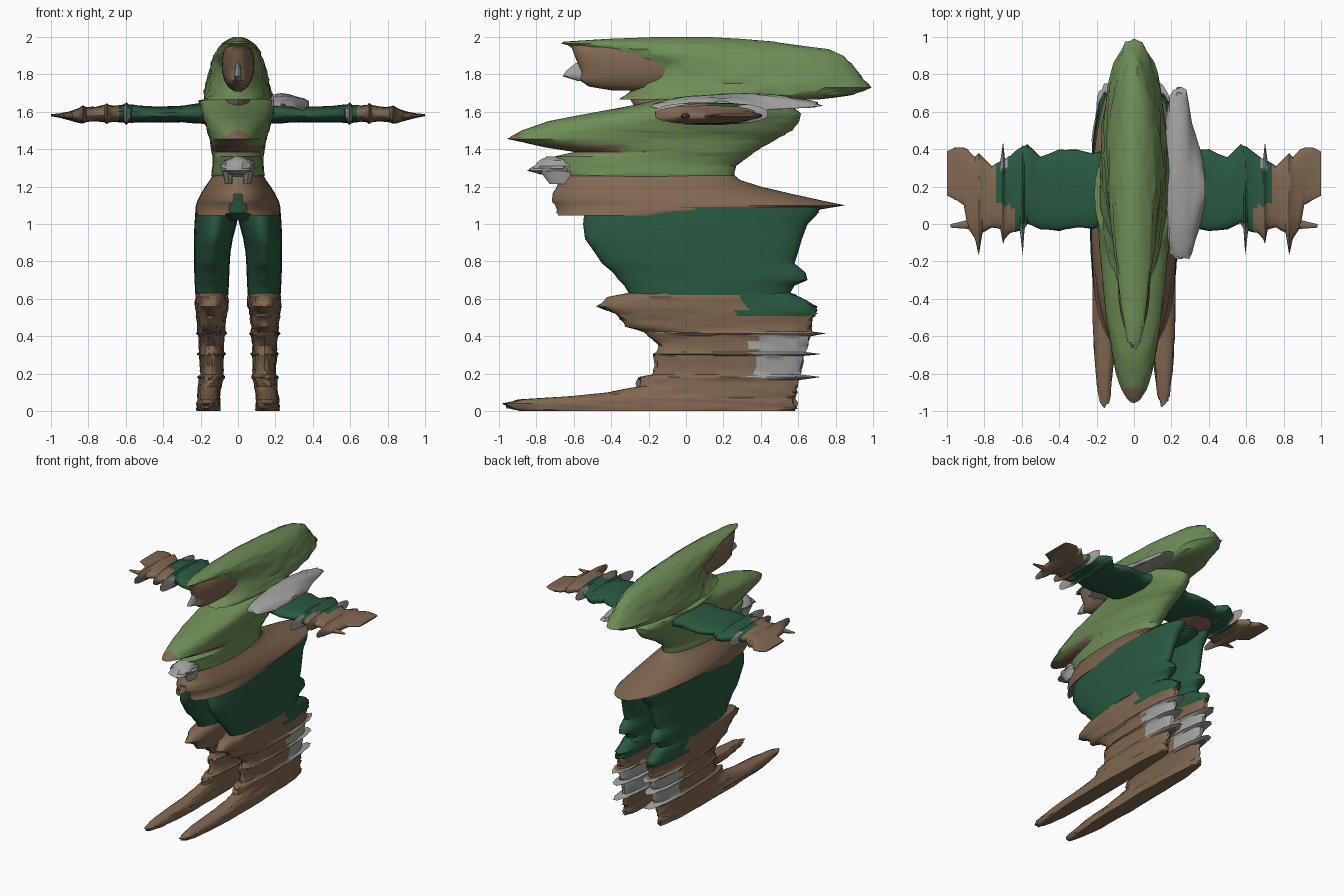
import bpy, bmesh, math, random

random.seed(4)


def material(name, rgb):
    m = bpy.data.materials.new(name)
    m.diffuse_color = (*rgb, 1)
    return m


LIGHT, DARK, BROWN, GREY = range(4)
MATS = [material("leaf green", (0.16, 0.27, 0.095)),
        material("forest green", (0.022, 0.10, 0.052)),
        material("leather brown", (0.22, 0.137, 0.083)),
        material("steel grey", (0.36, 0.36, 0.35))]


def upright(u, v, t):
    return (u, v, t)


def sideways(u, v, t):
    return (t, v, u)


def loft(name, rings, colour, axis=upright, n=40, power=1.0, steps=2,
         rough=0.0, arch=0.0, side=1, caps=True):
    """Rings are (position, centre u, half u, v start, v end)."""
    fine = []
    for a, b in zip(rings, rings[1:]):
        for k in range(steps):
            f = k / steps
            fine.append([p + (q - p) * f for p, q in zip(a, b)])
    fine.append(list(rings[-1]))
    bm = bmesh.new()
    loops = []
    for i, (t, uc, hu, v0, v1) in enumerate(fine):
        row = []
        for j in range(n):
            a = 2 * math.pi * j / n
            c, s = math.cos(a), math.sin(a)
            c = math.copysign(abs(c) ** power, c)
            s = math.copysign(abs(s) ** power, s)
            r = 1 - rough * random.random()
            u = uc + hu * c * r + arch * (1 - s * s)
            v = (v0 + v1) / 2 + (v1 - v0) / 2 * s * (1 - 0.4 * (1 - r))
            x, y, z = axis(u, v, t)
            row.append(bm.verts.new((side * x, y, z)))
        loops.append(row)
    for a, b in zip(loops, loops[1:]):
        for j in range(n):
            k = (j + 1) % n
            bm.faces.new((a[j], a[k], b[k], b[j]))
    if caps:
        bm.faces.new(loops[0])
        bm.faces.new(loops[-1])
    bmesh.ops.recalc_face_normals(bm, faces=bm.faces[:])
    gone = []
    for f in bm.faces:
        c = f.calc_center_median()
        m = colour(abs(c.x), c.y, c.z) if callable(colour) else colour
        if m is None:
            gone.append(f)
        else:
            f.material_index = m
    if gone:
        bmesh.ops.delete(bm, geom=gone, context='FACES')
    me = bpy.data.meshes.new(name)
    bm.to_mesh(me)
    bm.free()
    for m in MATS:
        me.materials.append(m)
    me.shade_smooth()
    me.set_sharp_from_angle(angle=math.radians(40))
    ob = bpy.data.objects.new(name, me)
    bpy.context.collection.objects.link(ob)
    return ob


# Trousers and boots
def boot_colour(x, y, z):
    if 0.17 < z < 0.42 and y > 0.36:
        return GREY
    if 0.51 < z and y > 0.3:
        return DARK
    return BROWN


trousers = [(1.09, .112, .115, -.54, .72), (1.05, .115, .114, -.545, .70),
            (1.0, .12, .113, -.55, .65), (.92, .132, .104, -.54, .62),
            (.85, .138, .098, -.49, .60), (.79, .14, .096, -.45, .58),
            (.74, .14, .094, -.39, .64), (.70, .14, .092, -.36, .65),
            (.67, .14, .091, -.33, .58), (.62, .14, .088, -.30, .55)]
boots = [(.635, .14, .086, -.30, .56), (.61, .14, .093, -.43, .62),
         (.56, .14, .094, -.485, .71), (.52, .142, .088, -.39, .71),
         (.495, .143, .084, -.36, .69), (.45, .143, .078, -.33, .68),
         (.425, .143, .078, -.24, .68), (.415, .143, .088, -.22, .76),
         (.40, .143, .074, -.21, .67), (.35, .142, .07, -.15, .66),
         (.315, .142, .07, -.17, .65), (.305, .142, .082, -.18, .74),
         (.295, .142, .07, -.18, .64), (.24, .14, .066, -.17, .63),
         (.195, .14, .066, -.19, .62), (.182, .143, .078, -.26, .73),
         (.165, .145, .068, -.27, .61), (.13, .15, .066, -.27, .60),
         (.10, .154, .064, -.42, .60), (.08, .156, .064, -.62, .60),
         (.062, .158, .066, -.90, .60), (.04, .158, .068, -1.0, .60),
         (.015, .158, .068, -.97, .60), (0, .158, .066, -.90, .595)]
for side, label in ((1, "left"), (-1, "right")):
    loft(label + "_trouser_leg", trousers, DARK, power=.9, side=side)
    loft(label + "_boot", boots, boot_colour, power=.85, rough=.13, side=side)

# Hips, and the flared skirt with its front notch
loft("hips", [(1.02, 0, .10, -.50, .62), (1.06, 0, .205, -.55, .71),
              (1.12, 0, .20, -.56, .68), (1.22, 0, .14, -.58, .28)], DARK)


def skirt_colour(x, y, z):
    return None if y < -.4 and x < (1.19 - z) * .42 else BROWN


loft("skirt", [(1.26, 0, .135, -.66, .26), (1.235, 0, .15, -.68, .29),
               (1.20, 0, .175, -.69, .40), (1.16, 0, .20, -.715, .57),
               (1.125, 0, .217, -.72, .73), (1.10, 0, .225, -.71, .85),
               (1.075, 0, .228, -.70, .70), (1.045, 0, .22, -.70, .30),
               (1.06, 0, .19, -.55, .60)],
     skirt_colour, n=72, power=.9, steps=3, caps=False)


# Tunic with leather chest patch
def tunic_colour(x, y, z):
    if y < -.35 and (1.375 < z < 1.43 or abs(z - 1.455) + x * .8 < .06):
        return BROWN
    return LIGHT


loft("tunic", [(1.215, 0, .12, -.60, .25), (1.26, 0, .145, -.68, .26),
               (1.31, 0, .138, -.70, .27), (1.36, 0, .138, -.71, .34),
               (1.385, 0, .142, -.60, .37), (1.41, 0, .147, -.76, .41),
               (1.455, 0, .155, -.96, .49), (1.475, 0, .16, -.93, .53),
               (1.50, 0, .17, -.88, .57), (1.55, 0, .183, -.74, .61),
               (1.59, 0, .195, -.53, .615), (1.63, 0, .205, -.31, .57),
               (1.66, 0, .215, -.18, .50), (1.68, 0, .13, -.14, .42)],
     tunic_colour, n=56, steps=3, rough=.03)

# Belt buckle and its hanging plates
loft("belt_buckle", [(1.265, 0, .07, -.78, -.55), (1.285, 0, .10, -.86, -.55),
                     (1.31, 0, .10, -.82, -.55), (1.34, 0, .08, -.79, -.55),
                     (1.36, 0, .03, -.75, -.55)], GREY, rough=.3, n=24)
for s in (-1, 1):
    loft("belt_plate", [(1.215, s * .05, .02, -.73, -.6),
                        (1.28, s * .055, .028, -.78, -.6)], GREY, n=12)

# Neck and face
loft("neck", [(1.62, 0, .085, -.27, .3), (1.67, 0, .075, -.30, .3),
              (1.74, 0, .06, -.30, .3)], BROWN, n=24)
loft("face", [(1.715, 0, .03, -.40, .1), (1.735, 0, .055, -.52, .1),
              (1.77, 0, .075, -.57, .1), (1.81, 0, .085, -.56, .1),
              (1.86, 0, .088, -.58, .1), (1.91, 0, .082, -.60, .1),
              (1.94, 0, .07, -.61, .1), (1.962, 0, .045, -.64, .1)],
     BROWN, n=32, power=.8)
loft("nose", [(1.765, 0, .012, -.58, -.5), (1.79, 0, .022, -.66, -.5),
              (1.82, 0, .016, -.64, -.5), (1.86, 0, .01, -.59, -.5)],
     GREY, n=12)

# Hood
loft("hood", [(1.665, 0, .185, -.37, .72), (1.69, 0, .19, -.33, .90),
              (1.73, 0, .183, -.27, 1.0), (1.77, 0, .172, -.24, .97),
              (1.82, 0, .158, -.21, .92), (1.86, 0, .148, -.28, .89),
              (1.90, 0, .135, -.42, .85), (1.935, 0, .115, -.54, .77),
              (1.965, 0, .09, -.68, .54), (1.975, 0, .075, -.66, .48),
              (1.99, 0, .05, -.42, .30), (2.0, 0, .02, -.15, .12)],
     LIGHT, n=48, rough=.1)


# Arms with wrist guards and hands
def arm_colour(x, y, z):
    if abs(x - .595) < .02 and y < .0 or abs(x - .7) < .02 and y > .3:
        return GREY
    if x > .73 or x > .64 and y < .1:
        return BROWN
    return DARK


arm = [(.15, 1.595, .06, .0, .40), (.22, 1.59, .055, -.03, .38),
       (.30, 1.588, .045, -.02, .40), (.40, 1.585, .044, -.04, .40),
       (.50, 1.587, .045, -.03, .36), (.57, 1.59, .05, .0, .43),
       (.585, 1.59, .05, -.03, .42), (.595, 1.59, .062, -.17, .42),
       (.61, 1.59, .05, -.04, .41), (.66, 1.59, .045, -.05, .37),
       (.69, 1.59, .048, -.08, .35), (.70, 1.59, .058, -.11, .44),
       (.715, 1.59, .048, -.03, .34), (.76, 1.588, .04, -.02, .31),
       (.81, 1.585, .042, -.05, .36), (.83, 1.585, .05, -.17, .38),
       (.85, 1.58, .042, -.08, .36), (.89, 1.578, .028, -.02, .40),
       (.91, 1.578, .022, .10, .41), (.96, 1.58, .011, .13, .41),
       (1.0, 1.582, .006, .15, .39)]
for side, label in ((1, "left"), (-1, "right")):
    loft(label + "_arm", arm, arm_colour, axis=sideways, power=.8,
         rough=.07, side=side)
    loft(label + "_thumb", [(.86, 1.575, .02, -.03, .03),
                            (.98, 1.58, .005, -.02, .0)], BROWN,
         axis=sideways, n=10, side=side)

# Shoulder guard on the left side only
loft("shoulder_guard", [(.165, 1.625, .02, .0, .55), (.19, 1.63, .03, -.17, .70),
                        (.23, 1.635, .033, -.20, .75), (.28, 1.63, .033, -.21, .73),
                        (.31, 1.62, .03, -.17, .55), (.35, 1.61, .03, -.03, .42),
                        (.38, 1.605, .02, .08, .30)],
     GREY, axis=sideways, arch=.035, rough=.2, n=32)
